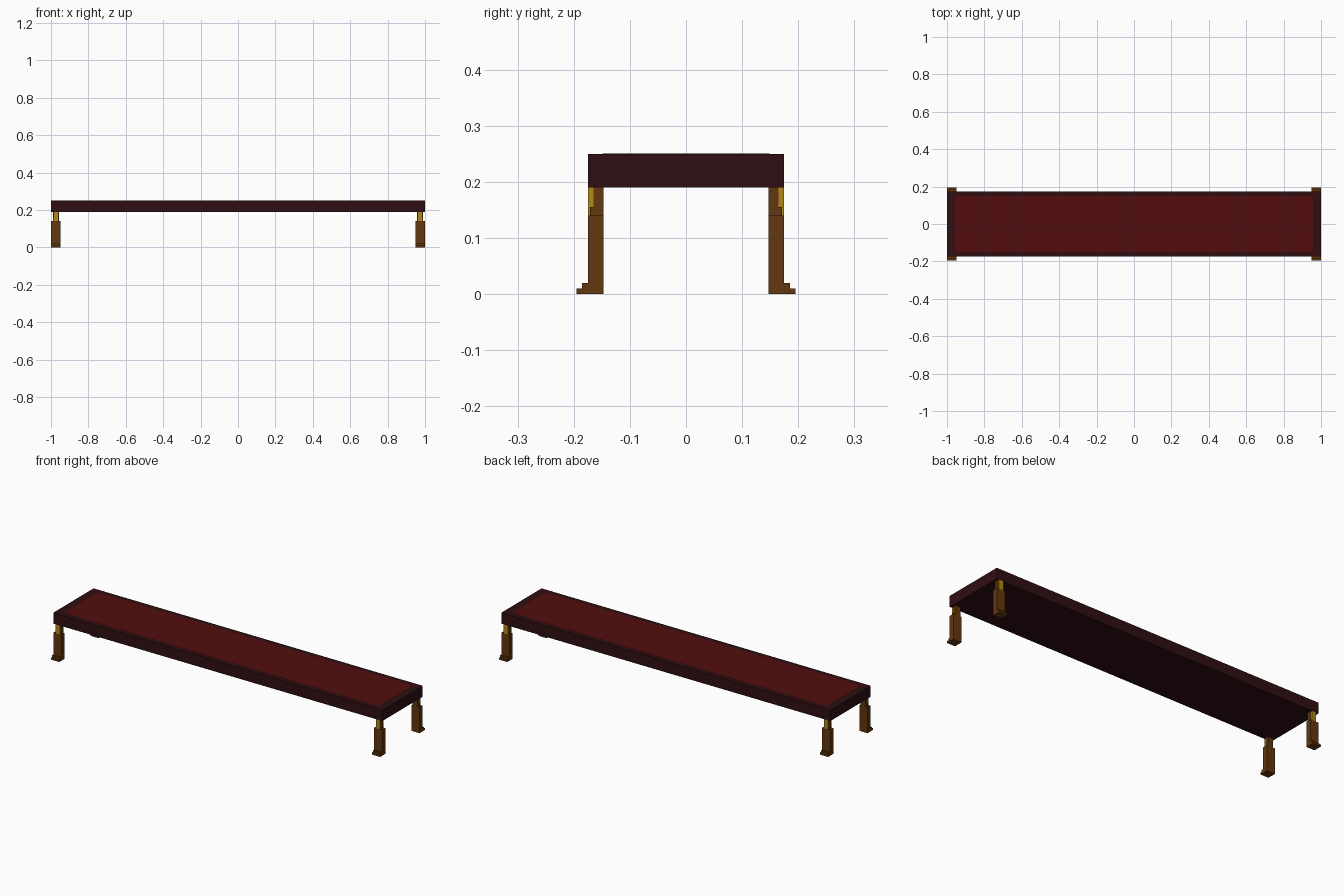
import bpy, bmesh

cube = bpy.data.objects.get("Cube")
if cube:
    bpy.data.objects.remove(cube, do_unlink=True)


def material(name, rgb):
    m = bpy.data.materials.new(name)
    m.use_nodes = True
    m.diffuse_color = (*rgb, 1)
    m.node_tree.nodes["Principled BSDF"].inputs["Base Color"].default_value = (*rgb, 1)
    return m


frame_mat = material("dark maroon wood", (0.028, 0.0045, 0.0058))
panel_mat = material("deep red panel", (0.085, 0.004, 0.004))
brown_mat = material("brown wood", (0.122, 0.038, 0.0046))
gold_mat = material("gold", (0.44, 0.25, 0.008))


def make_object(name, bm, mats):
    bmesh.ops.recalc_face_normals(bm, faces=bm.faces)
    me = bpy.data.meshes.new(name)
    bm.to_mesh(me)
    bm.free()
    for m in mats:
        me.materials.append(m)
    ob = bpy.data.objects.new(name, me)
    bpy.context.collection.objects.link(ob)
    return ob


def add_box(bm, x, y, z):
    """Add a box spanning the three (low, high) ranges."""
    verts = bmesh.ops.create_cube(bm, size=1)["verts"]
    for v in verts:
        v.co = [r[0] + (c + 0.5) * (r[1] - r[0]) for c, r in zip(v.co, (x, y, z))]


def box(name, x, y, z, mat):
    bm = bmesh.new()
    add_box(bm, x, y, z)
    return make_object(name, bm, [mat])


def span(side, a, b):
    """Mirror a range to the given side."""
    return tuple(sorted((side * a, side * b)))


# Table top slab, and its flush red panel as a thin plate
box("table_top", (-1, 1), (-0.175, 0.175), (0.19, 0.25), frame_mat)
box("top_panel", (-0.957, 0.957), (-0.149, 0.149), (0.249, 0.2505), panel_mat)

# Four legs
for sx, xn in ((1, "left"), (-1, "right")):
    for sy, yn in ((-1, "front"), (1, "back")):
        tag = f"{yn}_{xn}"
        # Lower block with a two-step foot, extruded from a side profile
        bm = bmesh.new()
        profile = [(0.147, 0), (0.195, 0), (0.195, 0.01), (0.185, 0.01),
                   (0.185, 0.02), (0.175, 0.02), (0.175, 0.14), (0.147, 0.14)]
        face = bm.faces.new([bm.verts.new((sx * 0.95, sy * y, z)) for y, z in profile])
        ext = bmesh.ops.extrude_face_region(bm, geom=[face])["geom"]
        bmesh.ops.translate(bm, vec=(sx * 0.05, 0, 0),
                            verts=[g for g in ext if isinstance(g, bmesh.types.BMVert)])
        make_object(f"leg_{tag}", bm, [brown_mat])
        # Narrow upper post with a gold fitting on its outer side
        box(f"post_{tag}", span(sx, 0.957, 0.988), span(sy, 0.147, 0.165),
            (0.14, 0.19), brown_mat)
        box(f"gold_fitting_{tag}", span(sx, 0.96, 0.986), span(sy, 0.165, 0.175),
            (0.14, 0.19), gold_mat)
        # Small stepped catch at the base of the fitting
        box(f"catch_{tag}", span(sx, 0.986, 0.99), span(sy, 0.165, 0.171),
            (0.14, 0.155), brown_mat)
